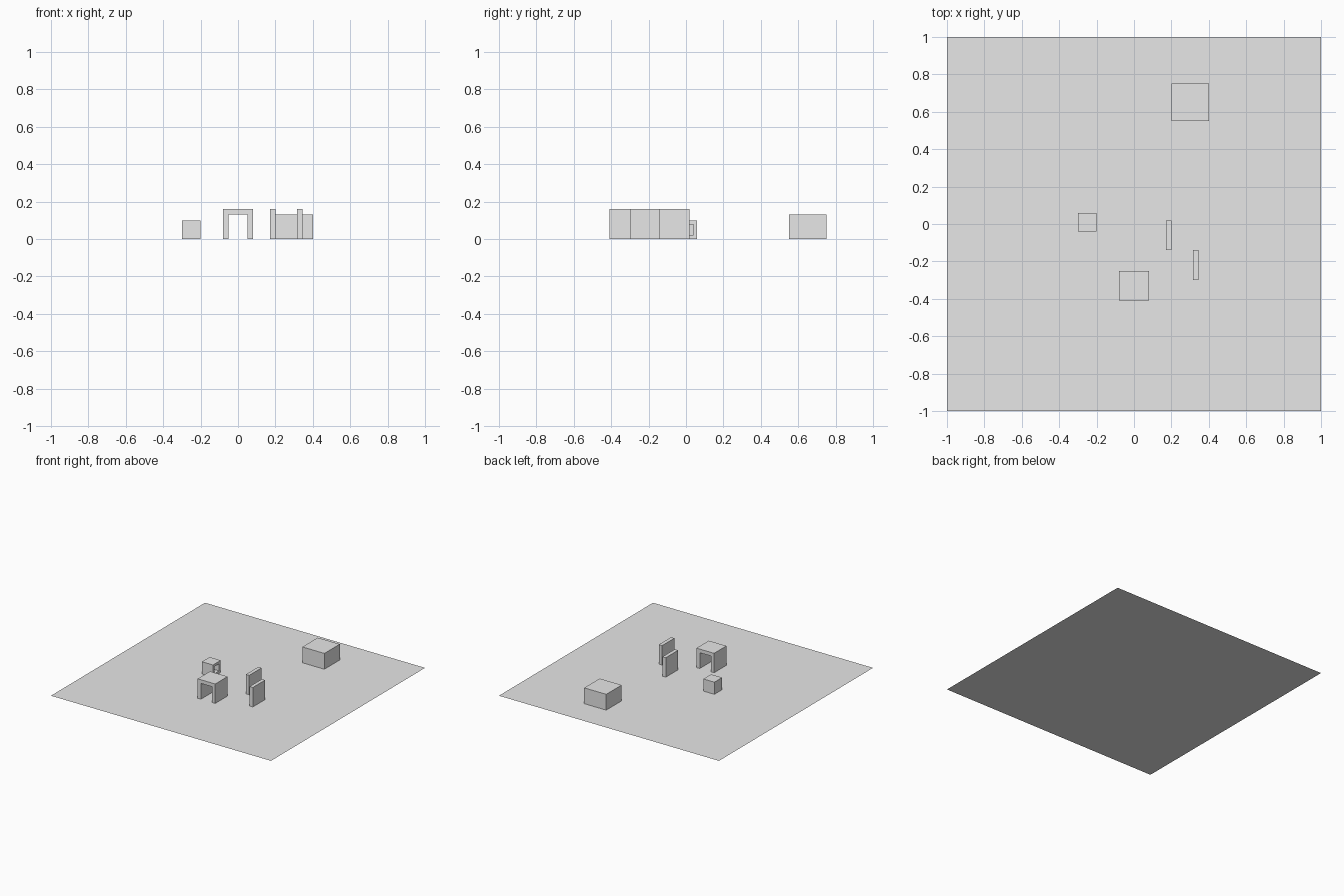
import bpy
import bmesh
from mathutils import Vector

cube = bpy.data.objects.get("Cube")
if cube:
    bpy.data.objects.remove(cube, do_unlink=True)

# Single plain grey for everything
grey = bpy.data.materials.new("light_grey")
grey.use_nodes = True
grey.diffuse_color = (0.8, 0.8, 0.8, 1)
grey.node_tree.nodes["Principled BSDF"].inputs["Base Color"].default_value = grey.diffuse_color


def finish(name, bm):
    bmesh.ops.recalc_face_normals(bm, faces=bm.faces)
    mesh = bpy.data.meshes.new(name)
    bm.to_mesh(mesh)
    bm.free()
    mesh.materials.append(grey)
    obj = bpy.data.objects.new(name, mesh)
    bpy.context.collection.objects.link(obj)
    return obj


def box_mesh(centre, size):
    """Box standing on the ground at centre (x, y)."""
    bm = bmesh.new()
    bmesh.ops.create_cube(bm, size=1)
    bmesh.ops.scale(bm, vec=size, verts=bm.verts)
    bmesh.ops.translate(bm, vec=(*centre, size[2] / 2), verts=bm.verts)
    return bm


# Ground sheet
bm = bmesh.new()
bmesh.ops.create_grid(bm, x_segments=1, y_segments=1, size=1)
ground = finish("ground_sheet", bm)
if ground.data.polygons[0].normal.z < 0:
    ground.data.flip_normals()

# Solid block and the two staggered upright walls
finish("large_block", box_mesh((0.3, 0.65), (0.2, 0.2, 0.13)))
finish("rear_wall", box_mesh((0.185, -0.06), (0.03, 0.16, 0.16)))
finish("front_wall", box_mesh((0.33, -0.22), (0.03, 0.16, 0.16)))

# Archway: an upside-down U profile extruded from front to back
half, wall, height = 0.08, 0.03, 0.16
inner, lintel = half - wall, height - wall
side = [(half, 0), (half, height)]
opening = [(-inner, 0), (-inner, lintel), (inner, lintel), (inner, 0)]
profile = side + [(-half, height), (-half, 0)] + opening
bm = bmesh.new()
face = bm.faces.new([bm.verts.new((x, -0.41, z)) for x, z in profile])
extruded = bmesh.ops.extrude_face_region(bm, geom=[face], use_keep_orig=True)
moved = [g for g in extruded["geom"] if isinstance(g, bmesh.types.BMVert)]
bmesh.ops.translate(bm, vec=(0, 2 * half, 0), verts=moved)
finish("archway", bm)

# Small block with a square recess in its left side
bm = box_mesh((-0.25, 0.01), (0.1, 0.1, 0.1))
bm.normal_update()
mouth = max(bm.faces, key=lambda f: f.calc_center_median().x)
bmesh.ops.inset_individual(bm, faces=[mouth], thickness=wall)
pocket = bmesh.ops.extrude_discrete_faces(bm, faces=[mouth])["faces"][0]
bmesh.ops.translate(bm, vec=Vector((-0.07, 0, 0)), verts=pocket.verts)
finish("hollow_block", bm)
